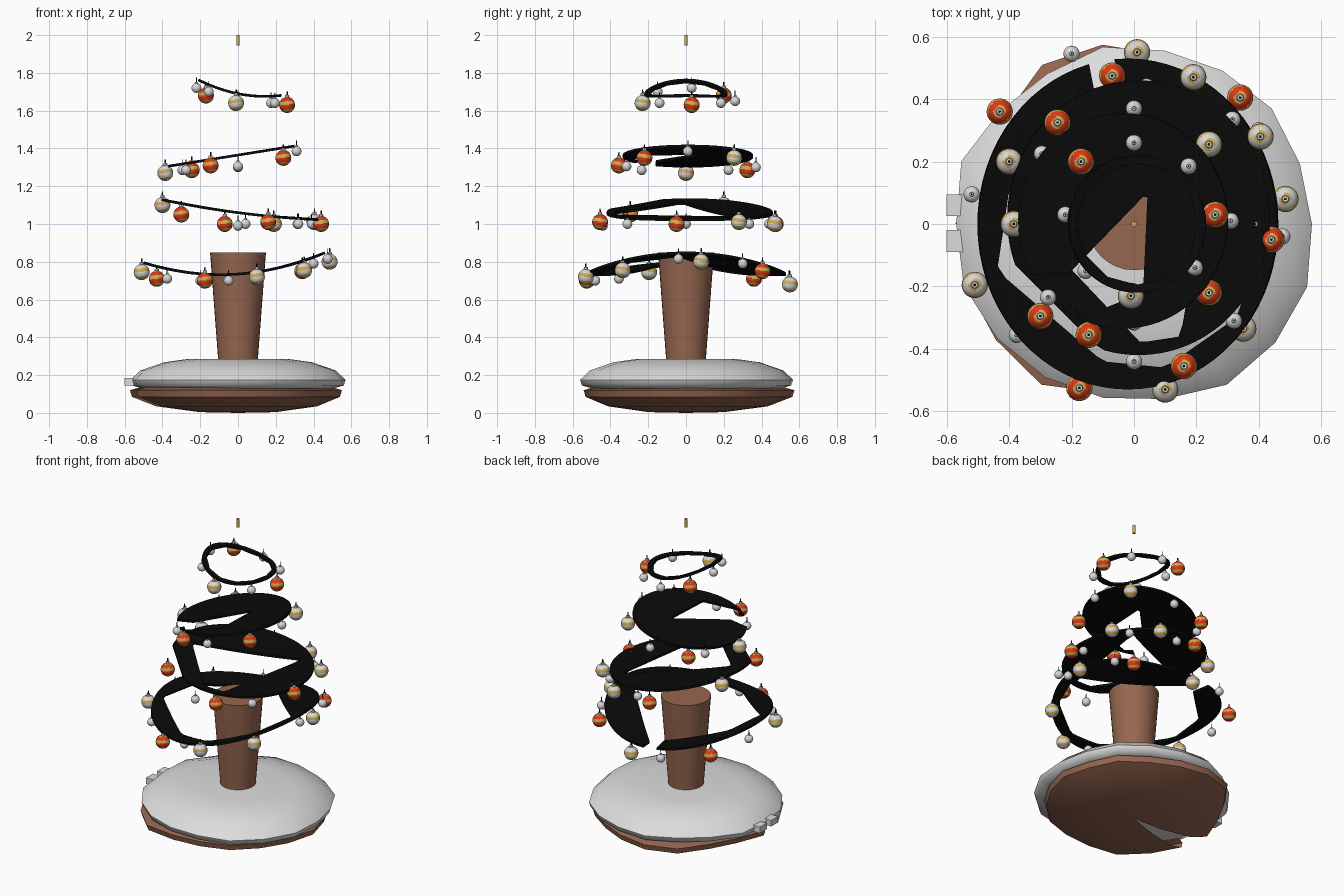
import bpy, bmesh, math, random
from mathutils import Vector, Matrix

random.seed(4)
cube = bpy.data.objects.get("Cube")
if cube:
    bpy.data.objects.remove(cube, do_unlink=True)


def material(name, r, g, b):
    m = bpy.data.materials.new(name)
    m.use_nodes = True
    m.diffuse_color = (r, g, b, 1)
    m.node_tree.nodes["Principled BSDF"].inputs["Base Color"].default_value = (r, g, b, 1)
    return m


BROWN = material("bark_brown", .31, .135, .08)
SNOW = material("snow_white", .72, .72, .72)
BLACK = material("ribbon_black", .003, .003, .003)
GOLD = material("gold", .62, .40, .08)
RED = material("ornament_red", .72, .04, .008)
SILVER = material("silver_white", .68, .68, .68)


def finish(name, bm, mats, smooth=None):
    mesh = bpy.data.meshes.new(name)
    bm.to_mesh(mesh)
    bm.free()
    for m in mats:
        mesh.materials.append(m)
    return place(name, mesh, (0, 0, 0), smooth)


def place(name, mesh, loc, smooth=None):
    ob = bpy.data.objects.new(name, mesh)
    ob.location = loc
    bpy.context.collection.objects.link(ob)
    if smooth:
        bpy.ops.object.select_all(action='DESELECT')
        ob.select_set(True)
        bpy.context.view_layer.objects.active = ob
        bpy.ops.object.shade_smooth_by_angle(angle=math.radians(smooth))
    return ob


def lathe(name, profile, outline, mat, missing=(), smooth=50):
    """Revolve (radius, z) pairs; outline scales the radius for each side."""
    bm = bmesh.new()
    n = len(outline)
    rings = []
    for r, z in profile:
        if r == 0:
            rings.append([bm.verts.new((0, 0, z))] * n)
            continue
        ring = []
        for i, s in enumerate(outline):
            a = math.tau * i / n
            k = r * (1 + (s - 1) * min(1, r * 2))
            ring.append(bm.verts.new((k * math.cos(a), k * math.sin(a), z)))
        rings.append(ring)
    for lo, hi in zip(rings, rings[1:]):
        for i in range(n):
            if i not in missing:
                j = (i + 1) % n
                quad = list(dict.fromkeys((lo[i], lo[j], hi[j], hi[i])))
                bm.faces.new(quad)
    bmesh.ops.recalc_face_normals(bm, faces=bm.faces)
    return finish(name, bm, [mat], smooth)


# Ground: soil dish with an open wedge, lumpy snow cover, trunk, top pin
soil_outline = [1, .97, 1, .97, 1, 1.06, 1.07, .98, .97, 1.04,
                1.04, 1.05, 1.08, 1.0, .97, .98, .96, .97]
lathe("soil_mound", [(0, 0), (.2, .004), (.42, .035), (.54, .085), (.55, .12), (.5, .135), (0, .135)],
      soil_outline, BROWN, missing=(9,))
snow_outline = [random.uniform(.96, 1.02) for i in range(18)]
snow_outline[6:8] = [.95, .96]
lathe("snow_cover", [(0, .13), (.52, .13), (.575, .145), (.585, .175), (.53, .225), (.4, .268), (.28, .284), (0, .278)],
      snow_outline, SNOW, smooth=60)
for i, y in enumerate((.06, -.055)):
    bm = bmesh.new()
    bmesh.ops.create_cube(bm, size=1, matrix=Matrix.Translation((-.55, y, .165)) @ Matrix.Diagonal((.1, .07, .04, 1)))
    finish(f"snow_tongue_{i + 1}", bm, [SNOW])
lathe("trunk", [(0, .2), (.1, .2), (.105, .28), (.148, .85), (0, .85)], [1] * 32, BROWN)
lathe("top_pin", [(0, 1.945), (.009, 1.945), (.009, 2), (0, 2)], [1] * 12, GOLD)


# Ribbons: tilted bands with an irregular hole
def hole_distance(c, d, hole):
    best = 1
    for p, q in zip(hole, hole[1:] + hole[:1]):
        p, e = Vector(p) - c, Vector(q) - Vector(p)
        det = d.cross(e)
        if abs(det) > 1e-9:
            t, u = p.cross(e) / det, p.cross(d) / det
            if t > 0 and -1e-6 <= u <= 1 + 1e-6:
                best = min(best, t)
    return min(best, .95)


def ribbon(name, centre, radii, hole, height, gap=None, corner=9):
    bm = bmesh.new()
    n = 72
    c = sum((Vector(p) for p in hole), Vector((0, 0))) / len(hole)
    pairs = []
    for i in range(n):
        a = math.tau * i / n
        out = Vector((centre[0] + radii[0] * math.cos(a), centre[1] + radii[1] * math.sin(a)))
        out *= min(1, corner / max(.01, -out.x - out.y))
        inner = c + (out - c) * hole_distance(c, out - c, hole)
        pairs.append([bm.verts.new((p.x, p.y, height(p.x))) for p in (inner, out)])
    for i in range(n):
        if gap and gap[0] <= 360 * i / n < gap[1]:
            continue
        (a, b), (d, e) = pairs[i], pairs[(i + 1) % n]
        bm.faces.new((a, b, e, d))
    ob = finish(name, bm, [BLACK])
    mod = ob.modifiers.new("thickness", 'SOLIDIFY')
    mod.thickness, mod.offset = .014, 0


round_hole = [(.01 + .195 * math.cos(k * math.tau / 12), .195 * math.sin(k * math.tau / 12)) for k in range(12)]
ribbon("ribbon_top", (.01, 0), (.22, .22), round_hole, lambda x: 1.69 - .2 * x + .7 * x * x)
ribbon("ribbon_upper", (-.035, .01), (.335, .345),
       [(.045, .105), (-.25, -.2), (-.17, -.3), (.03, -.22)], lambda x: 1.365 + .16 * x, gap=(210, 235))
ribbon("ribbon_lower", (.015, .02), (.42, .44),
       [(-.32, -.02), (.26, .3), (.15, -.36), (.02, -.38)], lambda x: 1.06 - .13 * x + .1 * x * x, corner=.51)
ribbon("ribbon_bottom", (-.02, 0), (.48, .53),
       [(.42, -.04), (-.06, .46), (-.4, .12), (-.44, -.15), (-.1, -.44), (.1, -.46), (.33, -.3)],
       lambda x: .735 + .07 * x + .38 * x * x, gap=(92, 101))


# Ornaments: banded balls and small plain drops, each with cap and hook
def ornament_mesh(name, radius, base, stripe=None):
    bm = bmesh.new()
    bmesh.ops.create_uvsphere(bm, u_segments=28, v_segments=24 if stripe else 10, radius=radius)
    if stripe:
        for f in bm.faces:
            p = f.calc_center_median() / radius
            wobble = .5 * math.sin(2 * math.atan2(p.y, p.x))
            f.material_index = int(math.sin(math.asin(max(-1, min(1, p.z))) * 6 + wobble) > .1)
    for f in bm.faces:
        f.smooth = True

    def pin(r, low, high, mat):
        new = bmesh.ops.create_cone(bm, cap_ends=True, segments=8, radius1=r, radius2=r * .8,
                                    depth=high - low, matrix=Matrix.Translation((0, 0, (low + high) / 2)))
        for f in {f for v in new["verts"] for f in v.link_faces}:
            f.material_index = mat

    pin(radius * .3, radius * .92, radius * 1.25, 2)
    pin(radius * .1, radius * 1.2, radius + .03, 3)
    mesh = bpy.data.meshes.new(name)
    bm.to_mesh(mesh)
    bm.free()
    for m in (base, stripe or base, SILVER, BLACK):
        mesh.materials.append(m)
    return mesh


ornaments = {
    "red_ball": (ornament_mesh("red_ball", .042, RED, GOLD), [
        (-.17, .2, 1.68), (.26, .03, 1.63), (-.245, .325, 1.285), (-.145, -.355, 1.31),
        (.24, -.22, 1.35), (-.3, -.295, 1.05), (-.07, .475, 1), (.16, -.455, 1.01),
        (.44, -.05, 1), (-.43, .36, .71), (-.175, -.525, .7), (.34, .405, .75)]),
    "white_ball": (ornament_mesh("white_ball", .042, SILVER, GOLD), [
        (-.01, -.23, 1.64), (-.385, 0, 1.27), (.24, .255, 1.35), (.19, .47, 1), (.405, .28, 1.01),
        (-.4, .2, 1.1), (-.51, -.195, .745), (.1, -.53, .72), (.35, -.335, .755),
        (.485, .08, .8), (.01, .55, .68)]),
    "small_drop": (ornament_mesh("small_drop", .026, SILVER), [
        (-.22, .03, 1.72), (-.155, -.15, 1.7), (.175, .185, 1.64), (.195, -.14, 1.64), (0, .26, 1.65),
        (.31, .01, 1.385), (0, -.315, 1.305), (-.275, -.235, 1.285), (-.295, .225, 1.285), (0, .37, 1.3),
        (0, -.44, .99), (.315, .335, 1), (.32, -.31, 1), (.04, .44, 1), (.39, 0, 1),
        (-.52, .095, .74), (-.375, -.355, .71), (-.05, -.48, .7), (.475, -.04, .815),
        (.4, .3, .79), (-.2, .545, .7)]),
}
for name, (mesh, spots) in ornaments.items():
    for i, spot in enumerate(spots):
        place(f"{name}_{i + 1}", mesh, spot)
